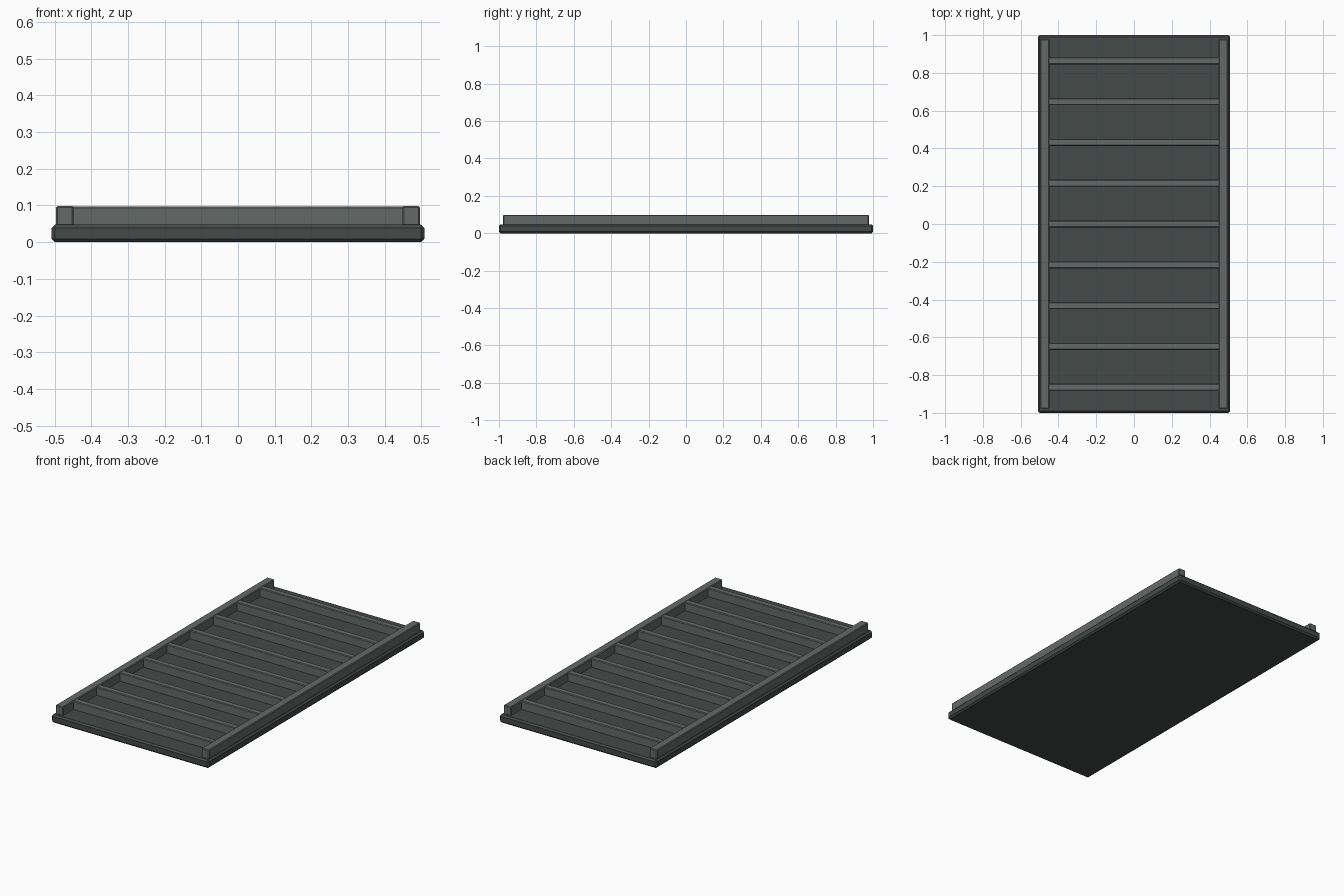
import bpy

if "Cube" in bpy.data.objects:
    bpy.data.objects.remove(bpy.data.objects["Cube"], do_unlink=True)


def material(name, rgb):
    mat = bpy.data.materials.new(name)
    mat.use_nodes = True
    color = (*rgb, 1.0)
    mat.diffuse_color = color
    mat.node_tree.nodes["Principled BSDF"].inputs["Base Color"].default_value = color
    return mat


dark_grey = material("dark grey", (0.058, 0.069, 0.067))
mid_grey = material("mid grey", (0.127, 0.144, 0.136))


def box(name, low, high, mat, bevel):
    """Box between two corners with chamfered edges."""
    center = [(a + b) / 2 for a, b in zip(low, high)]
    bpy.ops.mesh.primitive_cube_add(size=1, location=center)
    obj = bpy.context.object
    obj.name = name
    obj.scale = [b - a for a, b in zip(low, high)]
    bpy.ops.object.transform_apply(location=False, rotation=False, scale=True)
    obj.data.materials.append(mat)
    mod = obj.modifiers.new("Chamfer", "BEVEL")
    mod.width = bevel
    mod.segments = 1
    return obj


BASE_TOP, TOP = 0.048, 0.098
RAIL_IN, RAIL_OUT = 0.448, 0.496

# Base panel
box("base_panel", (-0.508, -1, 0), (0.508, 1, BASE_TOP), dark_grey, 0.009)

# Side rails
for side, name in ((-1, "right_rail"), (1, "left_rail")):
    xs = sorted((side * RAIL_IN, side * RAIL_OUT))
    box(name, (xs[0], -0.978, BASE_TOP - 0.005), (xs[1], 0.978, TOP), mid_grey, 0.004)

# Cross slats, evenly spaced between the rails
SLATS, PITCH, HALF = 9, 0.2158, 0.0185
for i in range(SLATS):
    y = (i - (SLATS - 1) / 2) * PITCH
    box(f"cross_slat_{i + 1}", (-RAIL_IN - 0.005, y - HALF, BASE_TOP - 0.005),
        (RAIL_IN + 0.005, y + HALF, TOP - 0.001), mid_grey, 0.004)
